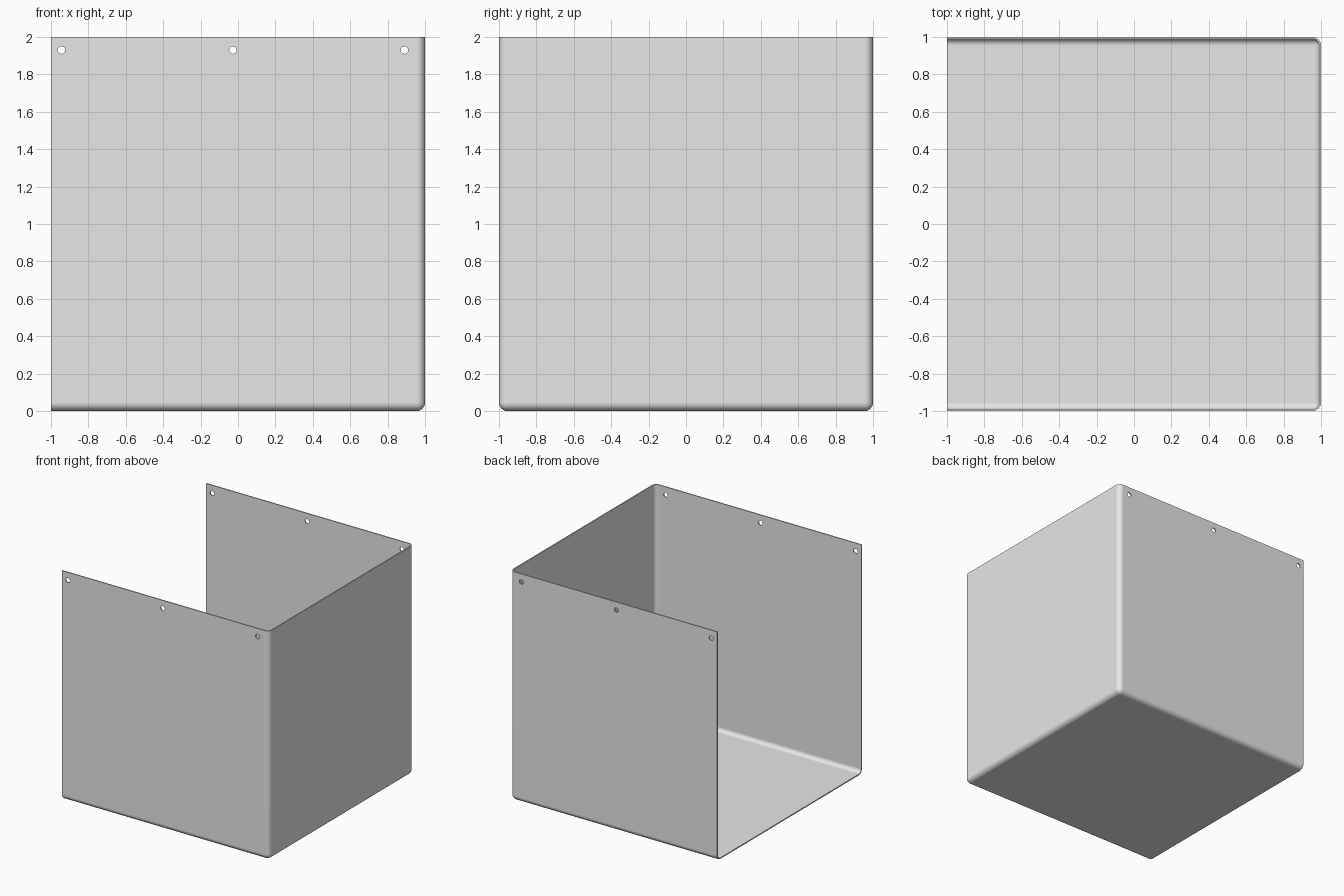
import bpy, bmesh
from math import radians
from mathutils import Matrix, Vector

cube = bpy.data.objects.get("Cube")
if cube:
    bpy.data.objects.remove(cube, do_unlink=True)

BEND = 0.045
THICK = 0.01

metal = bpy.data.materials.new("grey sheet metal")
metal.use_nodes = True
grey = (0.8, 0.8, 0.8, 1)
metal.diffuse_color = grey
metal.node_tree.nodes["Principled BSDF"].inputs["Base Color"].default_value = grey


def add_object(name, bm):
    mesh = bpy.data.meshes.new(name)
    bm.to_mesh(mesh)
    bm.free()
    obj = bpy.data.objects.new(name, mesh)
    bpy.context.collection.objects.link(obj)
    mesh.materials.append(metal)
    return obj


# Folded tray: floor, front, back and left wall, open at the top and right
bm = bmesh.new()
bmesh.ops.create_cube(bm, size=2, matrix=Matrix.Translation((0, 0, 1)))


def is_open(face):
    return face.normal.z > 0.9 or face.normal.x < -0.9


bm.normal_update()
folds = [e for e in bm.edges if not any(is_open(f) for f in e.link_faces)]
bmesh.ops.bevel(bm, geom=folds, offset=BEND, segments=6, profile=0.5,
                affect='EDGES', clamp_overlap=True)
bm.normal_update()
bmesh.ops.delete(bm, geom=[f for f in bm.faces if is_open(f)], context='FACES')
box = add_object("open_box", bm)

# Cutters for the row of screw holes along the top of the front and back walls
bm = bmesh.new()
for x in (-0.944, -0.027, 0.89):
    for y in (-1, 1):
        place = Matrix.Translation((x, y, 1.93)) @ Matrix.Rotation(radians(90), 4, 'X')
        bmesh.ops.create_cone(bm, cap_ends=True, segments=24, radius1=0.02,
                              radius2=0.02, depth=0.1, matrix=place)
cutter = add_object("hole_cutter", bm)
cutter.hide_render = True

# Sheet thickness and holes
bpy.ops.object.select_all(action='DESELECT')
bpy.context.view_layer.objects.active = box
box.select_set(True)
solid = box.modifiers.new("thickness", 'SOLIDIFY')
solid.thickness = THICK
solid.offset = -1
solid.use_even_offset = True
holes = box.modifiers.new("holes", 'BOOLEAN')
holes.operation = 'DIFFERENCE'
holes.solver = 'EXACT'
holes.object = cutter
for name in ("thickness", "holes"):
    bpy.ops.object.modifier_apply(modifier=name)
bpy.data.objects.remove(cutter, do_unlink=True)

# Smooth bends with flat walls
bpy.ops.object.shade_smooth_by_angle(angle=radians(30))
flat = box.modifiers.new("flat_walls", 'WEIGHTED_NORMAL')
flat.keep_sharp = True
